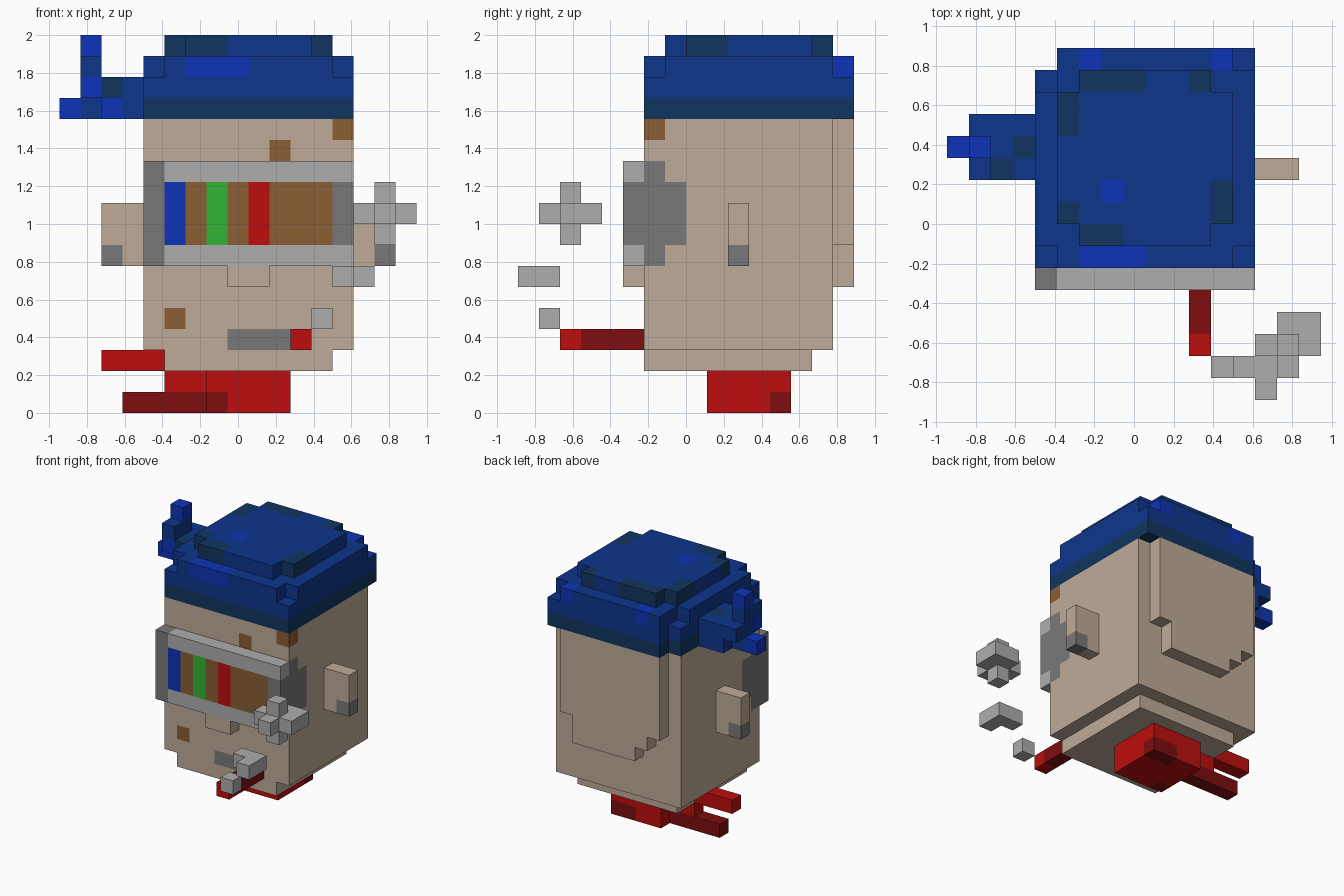
import bpy
import bmesh
from mathutils import Vector

if "Cube" in bpy.data.objects:
    bpy.data.objects.remove(bpy.data.objects["Cube"], do_unlink=True)

UNIT = 2 / 18
ORIGIN = Vector((8.5, 8, 0))


def material(name, code):
    srgb = [c / 255 for c in bytes.fromhex(code)]
    colour = [((c + 0.055) / 1.055) ** 2.4 for c in srgb] + [1]
    mat = bpy.data.materials.new(name)
    mat.diffuse_color = colour
    mat.use_nodes = True
    mat.node_tree.nodes["Principled BSDF"].inputs["Base Color"].default_value = colour
    return mat


blue = material("hat blue", "0e368c")
bright = material("bright blue", "0e34b8")
navy = material("navy", "10365f")
skin = material("skin beige", "bfab98")
light = material("light grey", "aeaeae")
dark = material("dark grey", "797979")
brown = material("brown", "8b5e34")
red = material("red", "be0e0e")
maroon = material("dark red", "7e0d0f")
green = material("green", "34b434")


class Part:
    """A blocky part on the unit grid: fill, paint and cut boxes, then build its shell."""

    def __init__(self):
        self.cells = {}

    @staticmethod
    def span(x, y, z):
        return [(i, j, k) for i in range(*x) for j in range(*y) for k in range(*z)]

    def fill(self, mat, x, y, z):
        for cell in self.span(x, y, z):
            self.cells[cell] = mat

    def paint(self, mat, x, y, z):
        for cell in self.span(x, y, z):
            if cell in self.cells:
                self.cells[cell] = mat

    def cut(self, x, y, z):
        for cell in self.span(x, y, z):
            self.cells.pop(cell, None)

    def build(self, name):
        bm = bmesh.new()
        mats = list(dict.fromkeys(self.cells.values()))
        for cell, mat in self.cells.items():
            centre = Vector(cell) + Vector((0.5, 0.5, 0.5))
            for axis in range(3):
                for sign in (-1, 1):
                    n = Vector((0, 0, 0))
                    n[axis] = sign
                    if tuple(int(a + b) for a, b in zip(cell, n)) in self.cells:
                        continue
                    u = Vector((0, 0, 0))
                    u[(axis + 1) % 3] = 0.5
                    v = n.cross(u)
                    mid = centre + n / 2
                    corners = (mid - u - v, mid + u - v, mid + u + v, mid - u + v)
                    face = bm.faces.new([bm.verts.new((c - ORIGIN) * UNIT) for c in corners])
                    face.material_index = mats.index(mat)
        bmesh.ops.remove_doubles(bm, verts=bm.verts, dist=UNIT / 100)
        mesh = bpy.data.meshes.new(name)
        bm.to_mesh(mesh)
        bm.free()
        for mat in mats:
            mesh.materials.append(mat)
        bpy.context.collection.objects.link(bpy.data.objects.new(name, mesh))


# Head with chin, raised back panel, freckles, mouth and strap ends
head = Part()
head.fill(skin, (4, 14), (6, 15), (3, 14))
head.fill(skin, (5, 13), (6, 14), (2, 3))
head.fill(skin, (5, 13), (15, 16), (8, 14))
head.fill(skin, (6, 12), (15, 16), (7, 8))
head.fill(skin, (7, 12), (15, 16), (6, 7))
for x, z in ((13, 13), (10, 12), (5, 4)):
    head.paint(brown, (x, x + 1), (6, 7), (z, z + 1))
head.paint(dark, (8, 11), (6, 7), (3, 4))
for x in (4, 13):
    head.paint(dark, (x, x + 1), (6, 7), (7, 12))
    head.paint(dark, (x, x + 1), (7, 8), (8, 11))
head.build("head")

# Ears with a stud at the outer lower corner
for name, x, tip in (("left_ear", 14, 15), ("right_ear", 2, 2)):
    ear = Part()
    ear.fill(skin, (x, x + 2), (10, 11), (7, 10))
    ear.paint(dark, (tip, tip + 1), (10, 11), (7, 8))
    ear.build(name)

# Nose
nose = Part()
nose.fill(skin, (8, 10), (5, 6), (6, 7))
nose.build("nose")

# Visor with coloured bars
visor = Part()
visor.fill(light, (4, 14), (5, 6), (7, 12))
visor.paint(dark, (4, 5), (5, 6), (7, 12))
visor.paint(dark, (13, 14), (5, 6), (8, 11))
visor.paint(brown, (5, 13), (5, 6), (8, 11))
for x, mat in ((5, bright), (7, green), (9, red)):
    visor.paint(mat, (x, x + 1), (5, 6), (8, 11))
visor.build("visor")

# Hat with a dark brim and stepped crown
hat = Part()
hat.fill(blue, (4, 14), (6, 16), (14, 17))
hat.cut((4, 5), (15, 16), (14, 17))
for x, y in ((4, 6), (13, 6), (13, 15), (4, 14)):
    hat.cut((x, x + 1), (y, y + 1), (16, 17))
hat.fill(blue, (5, 13), (7, 15), (17, 18))
for x in (5, 12):
    for y in (7, 14):
        hat.cut((x, x + 1), (y, y + 1), (17, 18))
hat.paint(navy, (4, 14), (6, 16), (14, 15))
hat.paint(bright, (6, 9), (6, 7), (16, 17))
for x in (6, 12):
    hat.paint(bright, (x, x + 1), (15, 16), (16, 17))
hat.paint(bright, (7, 8), (9, 10), (17, 18))
for x, y in (((6, 8), (7, 8)), ((5, 6), (8, 9)), ((5, 6), (12, 14)),
             ((6, 9), (14, 15)), ((11, 12), (14, 15)), ((12, 13), (8, 10))):
    hat.paint(navy, x, y, (17, 18))
hat.build("hat")

# Tassel on the side of the hat
tassel = Part()
tassel.fill(blue, (2, 4), (10, 13), (14, 16))
tassel.fill(blue, (1, 2), (10, 11), (15, 17))
tassel.fill(blue, (1, 2), (11, 12), (14, 18))
tassel.fill(blue, (1, 2), (12, 13), (15, 16))
tassel.fill(bright, (0, 1), (11, 12), (14, 15))
tassel.paint(bright, (1, 2), (11, 12), (17, 18))
tassel.paint(bright, (1, 2), (10, 11), (15, 16))
tassel.paint(bright, (2, 3), (10, 11), (14, 15))
tassel.paint(navy, (2, 3), (10, 11), (15, 16))
tassel.paint(navy, (3, 4), (11, 12), (15, 16))
tassel.build("tassel")

# Neck with two strands to the side
neck = Part()
neck.fill(red, (7, 11), (9, 13), (0, 2))
neck.paint(maroon, (9, 11), (12, 13), (0, 1))
neck.paint(maroon, (7, 8), (9, 10), (0, 1))
neck.fill(maroon, (3, 7), (11, 12), (0, 1))
neck.fill(red, (5, 7), (11, 12), (1, 2))
neck.fill(red, (2, 5), (11, 12), (2, 3))
neck.build("neck")

# Cigar
cigar = Part()
cigar.fill(maroon, (11, 12), (3, 6), (3, 4))
cigar.fill(red, (11, 12), (2, 3), (3, 4))
cigar.build("cigar")

# Smoke puffs rising from the cigar
smoke = Part()
smoke.fill(light, (12, 13), (1, 2), (4, 5))
smoke.fill(light, (13, 15), (1, 2), (6, 7))
smoke.fill(light, (14, 15), (0, 1), (6, 7))
smoke.fill(light, (14, 17), (2, 3), (9, 10))
smoke.fill(light, (15, 16), (1, 4), (9, 10))
smoke.fill(light, (16, 17), (3, 4), (9, 10))
smoke.fill(light, (15, 16), (2, 3), (8, 11))
smoke.build("smoke")
